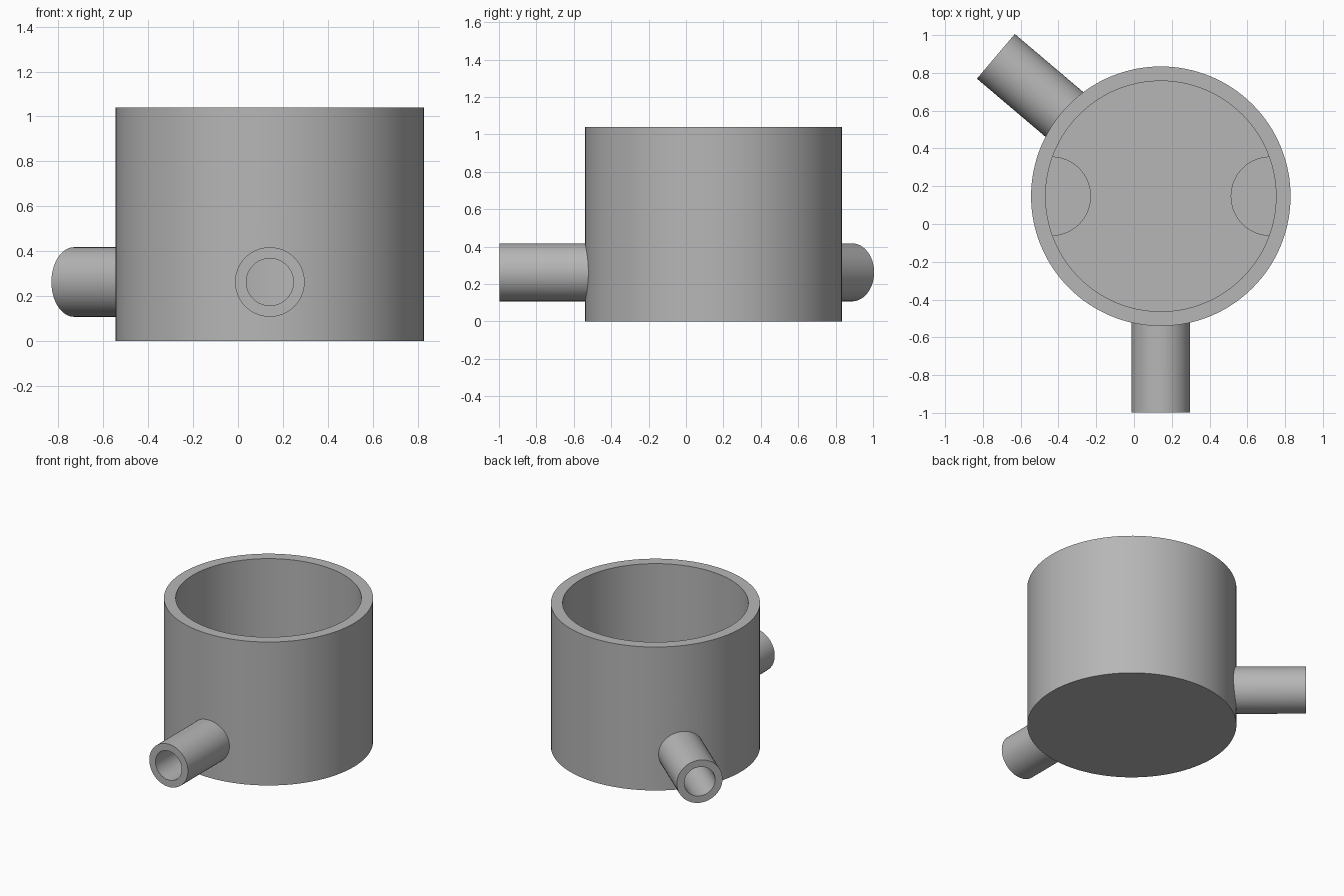
import bpy
import math
from mathutils import Vector

cube = bpy.data.objects.get("Cube")
if cube:
    bpy.data.objects.remove(cube, do_unlink=True)

CENTRE = Vector((0.142, 0.147, 0))
OUTER, INNER, HEIGHT, FLOOR = 0.687, 0.61, 1.04, 0.077
PIPE_R, BORE_R, PIPE_Z, REACH = 0.155, 0.105, 0.262, 1.145

grey = bpy.data.materials.new("plain_grey")
grey.use_nodes = True
colour = (0.47, 0.47, 0.47, 1)
grey.diffuse_color = colour
grey.node_tree.nodes["Principled BSDF"].inputs["Base Color"].default_value = colour


def cylinder(name, radius, start, end, sides=96):
    """Closed cylinder between two points given relative to the cup axis."""
    axis = end - start
    bpy.ops.mesh.primitive_cylinder_add(
        vertices=sides, radius=radius, depth=axis.length,
        location=CENTRE + (start + end) / 2,
        rotation=axis.to_track_quat("Z", "Y").to_euler())
    obj = bpy.context.object
    obj.name = name
    obj.data.materials.append(grey)
    return obj


def combine(target, other, operation):
    """Apply a boolean and discard the helper."""
    bpy.context.view_layer.objects.active = target
    mod = target.modifiers.new(operation, "BOOLEAN")
    mod.operation, mod.solver, mod.object = operation, "EXACT", other
    bpy.ops.object.modifier_apply(modifier=mod.name)
    bpy.data.objects.remove(other, do_unlink=True)


def upright(name, radius, x, bottom, top, sides=96):
    return cylinder(name, radius, Vector((x, 0, bottom)), Vector((x, 0, top)), sides)


def radial(name, radius, degrees, near, far):
    a = math.radians(degrees)
    d = Vector((math.cos(a), math.sin(a), 0))
    lift = Vector((0, 0, PIPE_Z))
    return cylinder(name, radius, d * near + lift, d * far + lift, 64)


# Round cup body with two side pipes
body = upright("cup_with_pipes", OUTER, 0, 0, HEIGHT, 128)
pipe_angles = (-90, 139.7)
for angle in pipe_angles:
    combine(body, radial("pipe", PIPE_R, angle, 0.3, REACH), "UNION")

# Cavity, leaving two half-round pads against the inner wall
cavity = upright("cavity", INNER, 0, FLOOR, HEIGHT + 0.1, 128)
for side in (-1, 1):
    combine(cavity, upright("pad", 0.21, side * 0.58, 0, 0.3), "DIFFERENCE")
combine(body, cavity, "DIFFERENCE")

# Open bores through the pipes and wall
for angle in pipe_angles:
    combine(body, radial("bore", BORE_R, angle, 0.45, REACH + 0.1), "DIFFERENCE")

# Smooth round walls with crisp rims
bpy.ops.object.select_all(action="DESELECT")
body.select_set(True)
bpy.context.view_layer.objects.active = body
bpy.ops.object.shade_smooth_by_angle(angle=math.radians(30))
